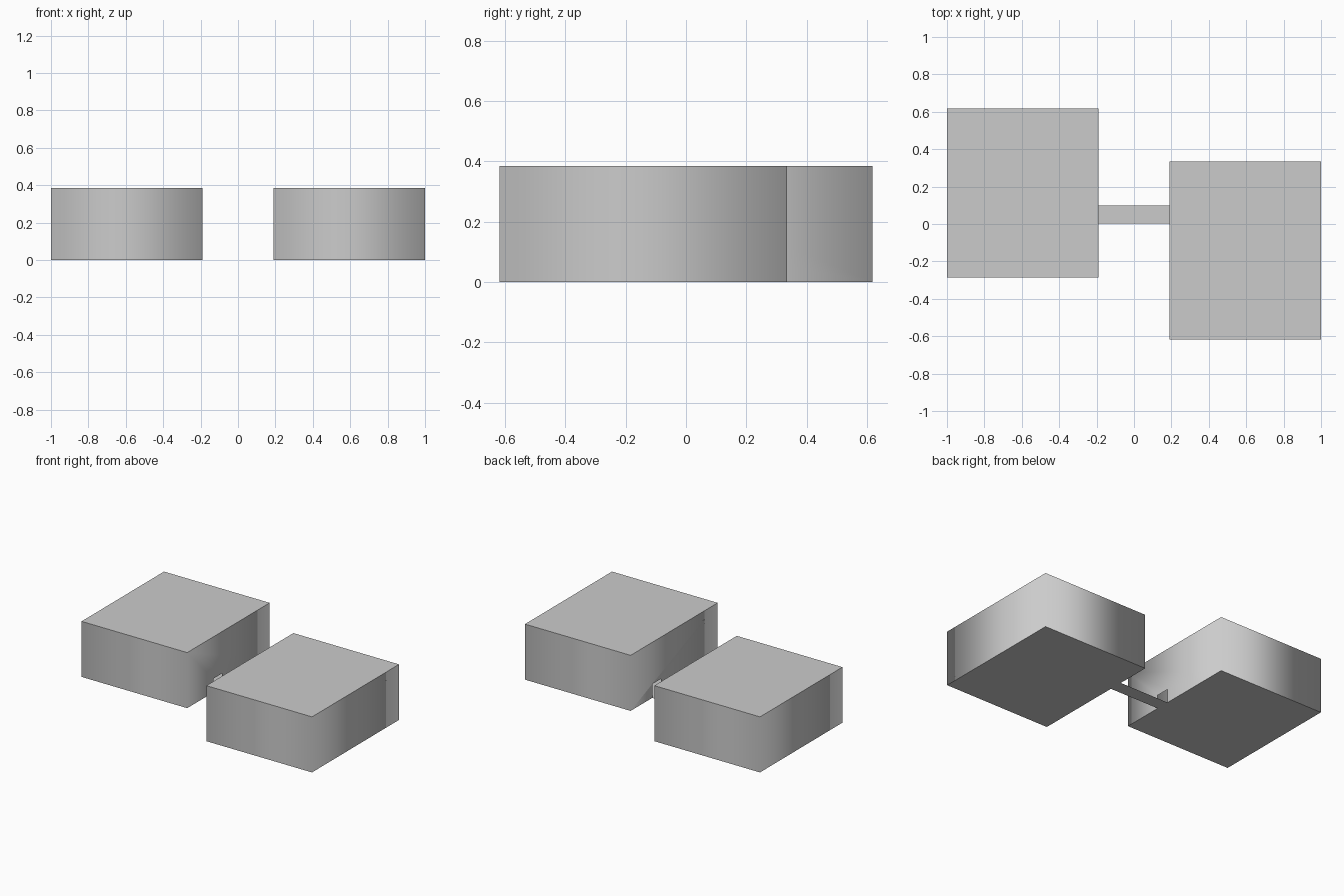
import bpy, bmesh

if "Cube" in bpy.data.objects:
    bpy.data.objects.remove(bpy.data.objects["Cube"])

HEIGHT = 0.385
GAP = 0.19                 # half the distance between the blocks
Y0, Y1 = 0.003, 0.098      # bridge and doorway width
DOOR_H = 0.095


def make_object(name, bm):
    bmesh.ops.recalc_face_normals(bm, faces=bm.faces)
    mesh = bpy.data.meshes.new(name)
    bm.to_mesh(mesh)
    bm.free()
    obj = bpy.data.objects.new(name, mesh)
    bpy.context.collection.objects.link(obj)
    return obj


def block(name, side, ymin, ymax):
    """Hollow block with a small doorway in its inner wall."""
    bm = bmesh.new()
    xi, xo = side * GAP, side * 1.0
    V = bm.verts.new
    corners = [(xi, ymin), (xo, ymin), (xo, ymax), (xi, ymax)]
    low = [V((x, y, 0)) for x, y in corners]
    high = [V((x, y, HEIGHT)) for x, y in corners]
    door = [V((xi, y, z)) for y, z in
            ((Y0, 0), (Y0, DOOR_H), (Y1, DOOR_H), (Y1, 0))]
    # three plain walls, then the inner wall notched by the doorway
    walls = [bm.faces.new((low[i], low[i + 1], high[i + 1], high[i])) for i in range(3)]
    walls.append(bm.faces.new([low[0], *door, low[3], high[3], high[0]]))
    # floor shares the doorway threshold, roof is a plain quad
    caps = [bm.faces.new([*low, door[3], door[0]]), bm.faces.new(high)]
    # walls are softly shaded round the corners, caps stay crisp
    for f in walls:
        f.smooth = True
    for f in caps:
        for e in f.edges:
            e.smooth = False
    return make_object(name, bm)


block("left_block", -1, -0.285, 0.618)
block("right_block", 1, -0.618, 0.335)

# thin strip joining the two doorways
bm = bmesh.new()
bm.faces.new([bm.verts.new(p) for p in
              ((-GAP, Y0, 0), (GAP, Y0, 0), (GAP, Y1, 0), (-GAP, Y1, 0))])
make_object("bridge", bm)
